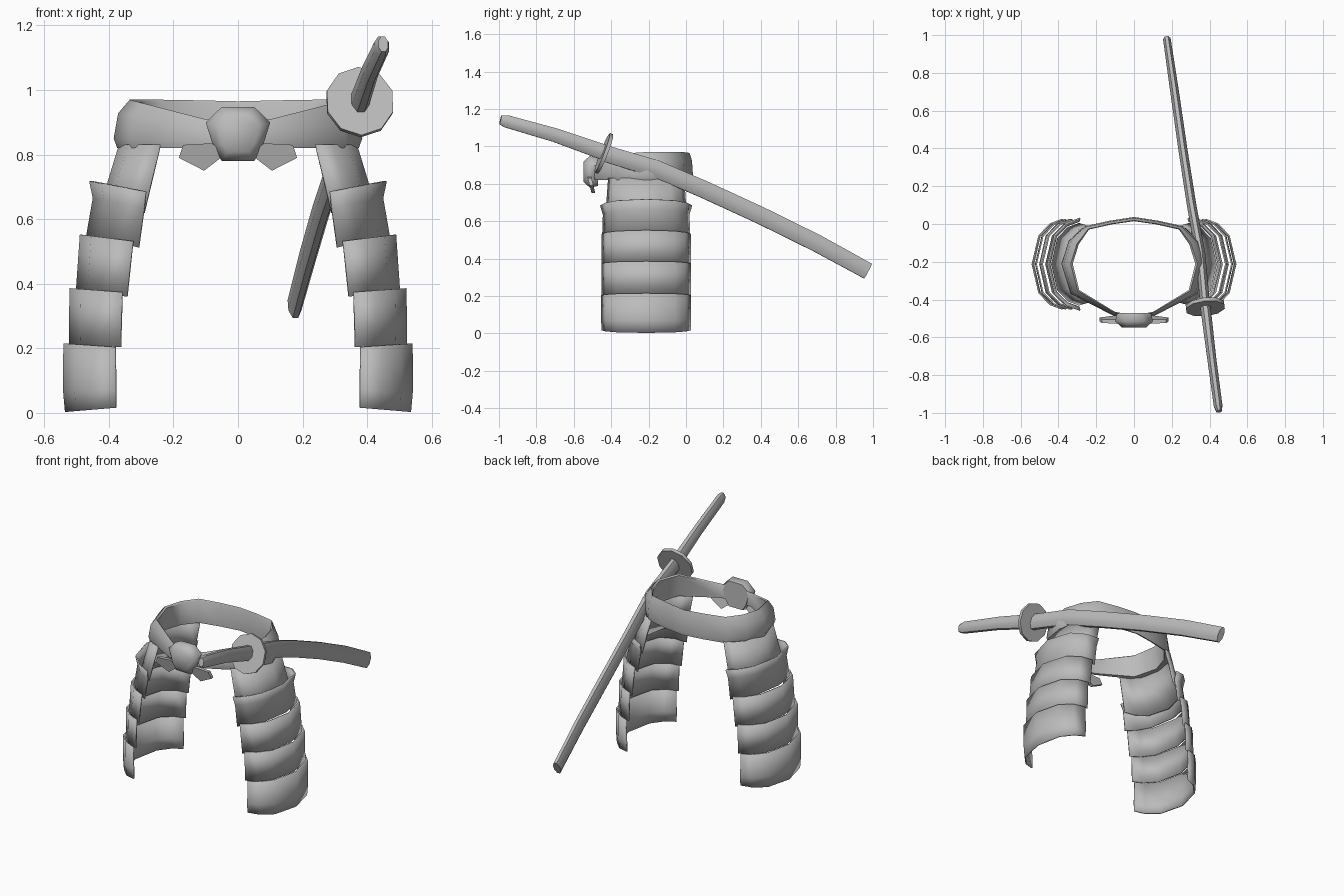
import bpy, bmesh, math
from mathutils import Vector

if "Cube" in bpy.data.objects:
    bpy.data.objects.remove(bpy.data.objects["Cube"])

grey = bpy.data.materials.new("plain_grey")
grey.diffuse_color = (0.5, 0.5, 0.5, 1)
grey.use_nodes = True
grey.node_tree.nodes["Principled BSDF"].inputs["Base Color"].default_value = grey.diffuse_color


def loft(name, rings, closed=True, caps=True, loop=False, angle=40):
    """Skin a list of equal-length point rings into one object."""
    bm = bmesh.new()
    vs = [[bm.verts.new(p) for p in r] for r in rings]
    n = len(rings[0])
    for i in range(len(rings) if loop else len(rings) - 1):
        a, b = vs[i], vs[(i + 1) % len(rings)]
        for j in range(n if closed else n - 1):
            k = (j + 1) % n
            bm.faces.new((a[j], a[k], b[k], b[j]))
    if caps:
        bm.faces.new(vs[0])
        bm.faces.new(vs[-1])
    bmesh.ops.recalc_face_normals(bm, faces=bm.faces)
    me = bpy.data.meshes.new(name)
    bm.to_mesh(me)
    bm.free()
    me.materials.append(grey)
    ob = bpy.data.objects.new(name, me)
    bpy.context.collection.objects.link(ob)
    bpy.ops.object.select_all(action='DESELECT')
    ob.select_set(True)
    bpy.context.view_layer.objects.active = ob
    bpy.ops.object.shade_smooth_by_angle(angle=math.radians(angle))
    return ob


def mirror(ob):
    ob.modifiers.new("mirror", 'MIRROR')
    return ob


# Belt: stations are x, y, top height, inward depth of the top edge
half = [(0, 0.037, 0.965, 0.02), (0.13, 0.017, 0.968, 0.02), (0.26, -0.012, 0.97, 0.025),
        (0.345, -0.09, 0.97, 0.05), (0.385, -0.21, 0.97, 0.055), (0.335, -0.37, 0.96, 0.045),
        (0.11, -0.485, 0.91, 0.02), (0, -0.505, 0.905, 0.02)]
stations = half + [(-x, y, t, d) for x, y, t, d in half[-2:0:-1]]
centre = Vector((0, -0.22, 0))
rings = []
for x, y, top, d in stations:
    p = Vector((x, y, 0))
    inward = (centre - p).normalized()
    h = top - 0.82
    rings.append([p + inward * o * d + Vector((0, 0, 0.82 + f * h)) for o, f in
                  ((0.2, 0), (0, 0.2), (0.25, 0.72), (0.9, 1), (1.1, 0.95), (0.8, 0.03))])
loft("belt", rings, caps=False, loop=True, angle=50)

# Knot on the belt front
outline = [(-0.1, 0.9), (-0.05, 0.948), (0.05, 0.948), (0.1, 0.9),
           (0.075, 0.82), (0.05, 0.78), (-0.05, 0.78), (-0.075, 0.82)]
layers = ((-0.47, 0.9), (-0.515, 1), (-0.547, 0.66))
loft("knot", [[(x * s, y, 0.865 + (z - 0.865) * s) for x, z in outline]
              for y, s in layers], angle=60)

# Knot tails
tail = [(0.04, 0.80), (0.08, 0.835), (0.17, 0.83), (0.183, 0.79), (0.105, 0.75)]
mirror(loft("knot_tail", [[(x, y + (z - 0.75) * -0.25, z) for x, z in tail]
                          for y in (-0.485, -0.505)]))

# Thigh guards: each row is outer x, outer z, inner x, inner z, half depth
ARC = [(1, -1), (0.6, -0.9), (0.22, -0.64), (0, 0), (0.22, 0.64), (0.6, 0.9), (1, 1)]


def guard(name, rows):
    rings = []
    for xo, zo, xi, zi, dep in rows:
        rings.append([(xo + (xi - xo) * t, -0.213 + s * dep, zo + (zi - zo) * t)
                      for t, s in ARC])
    ob = loft(name, rings, closed=False, caps=False, angle=60)
    sol = ob.modifiers.new("thickness", 'SOLIDIFY')
    sol.thickness = 0.008
    sol.offset = 0
    mirror(ob)


guard("hanging_strap", [(0.365, 0.83, 0.24, 0.83, 0.20), (0.435, 0.60, 0.29, 0.62, 0.215)])
guard("thigh_plate_1", [(0.457, 0.718, 0.285, 0.685, 0.243), (0.446, 0.665, 0.29, 0.635, 0.228),
                        (0.466, 0.55, 0.307, 0.512, 0.232)])
guard("thigh_plate_2", [(0.486, 0.552, 0.325, 0.532, 0.235), (0.498, 0.38, 0.343, 0.36, 0.235)])
guard("thigh_plate_3", [(0.518, 0.386, 0.358, 0.374, 0.236), (0.52, 0.21, 0.363, 0.204, 0.236)])
guard("thigh_plate_4", [(0.537, 0.215, 0.38, 0.204, 0.237), (0.538, 0.07, 0.377, 0.07, 0.237),
                        (0.532, 0.003, 0.377, 0.016, 0.235)])


def tube(name, path, sides=8):
    """Oval tube; each path point is x, y, z, half width, half height."""
    pts = [Vector(p[:3]) for p in path]
    rings = []
    for i, (p, row) in enumerate(zip(pts, path)):
        t = (pts[min(i + 1, len(pts) - 1)] - pts[max(i - 1, 0)]).normalized()
        side = t.cross(Vector((0, 0, 1))).normalized()
        up = side.cross(t)
        rings.append([p + side * row[3] * math.cos(a) + up * row[4] * math.sin(a)
                      for a in (math.tau * (k + 0.5) / sides for k in range(sides))])
    return loft(name, rings, angle=45)


# Sword handle, guard disc and curved scabbard
tube("sword_handle", [(0.45, -0.992, 1.142, 0.016, 0.026), (0.445, -0.96, 1.134, 0.025, 0.036),
                      (0.41, -0.70, 1.06, 0.026, 0.04), (0.377, -0.43, 0.965, 0.03, 0.045)])
tube("sword_guard", [(0.378, -0.448, 0.966, 0.107, 0.113),
                     (0.376, -0.43, 0.959, 0.107, 0.113)], 10)
tube("scabbard", [(0.377, -0.435, 0.963, 0.028, 0.048), (0.352, -0.16, 0.88, 0.028, 0.05),
                  (0.305, 0.10, 0.768, 0.027, 0.05), (0.258, 0.40, 0.63, 0.026, 0.05),
                  (0.215, 0.70, 0.482, 0.025, 0.05), (0.175, 0.973, 0.333, 0.022, 0.048)])
